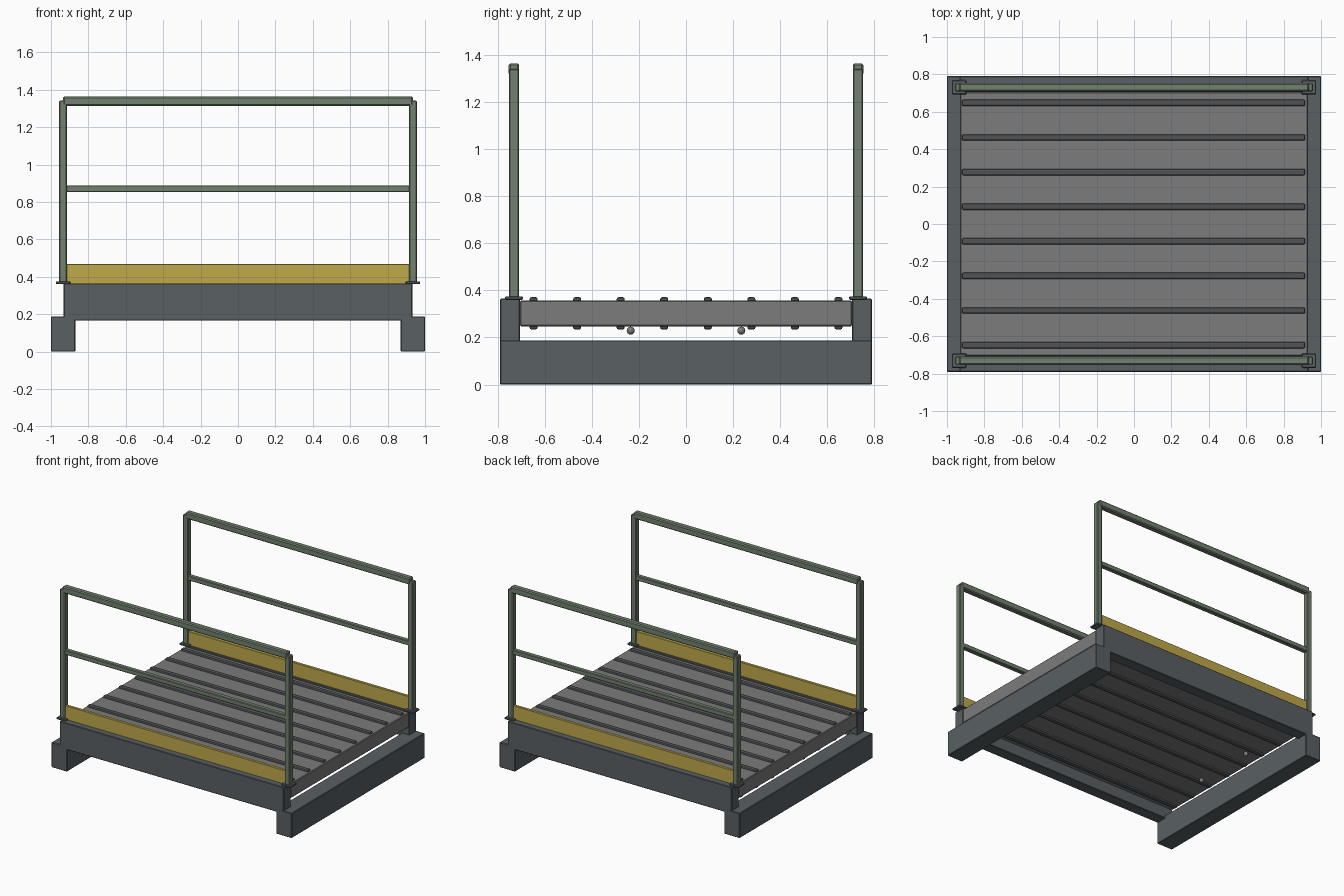
import bpy

if "Cube" in bpy.data.objects:
    bpy.data.objects.remove(bpy.data.objects["Cube"])


def material(name, rgb):
    m = bpy.data.materials.new(name)
    m.diffuse_color = (*rgb, 1)
    m.use_nodes = True
    m.node_tree.nodes["Principled BSDF"].inputs["Base Color"].default_value = m.diffuse_color
    return m


STEEL = material("dark_steel", (0.10, 0.115, 0.125))
DECK = material("deck_grey", (0.20, 0.20, 0.205))
RIB = material("rib_grey", (0.08, 0.085, 0.09))
GREEN = material("rail_green", (0.17, 0.22, 0.16))
YELLOW = material("toe_yellow", (0.53, 0.40, 0.07))


def box(name, x, y, z, mat, bevel=0.004, segments=1):
    """Box given as (min, max) ranges, with softened edges."""
    bpy.ops.mesh.primitive_cube_add(
        size=1, location=[(a + b) / 2 for a, b in (x, y, z)])
    ob = bpy.context.object
    ob.name = name
    ob.scale = [b - a for a, b in (x, y, z)]
    bpy.ops.object.transform_apply(location=False, rotation=False, scale=True)
    ob.data.materials.append(mat)
    if bevel:
        mod = ob.modifiers.new("bevel", 'BEVEL')
        mod.width = bevel
        mod.segments = segments
    return ob


def around(c, size):
    return (c - size / 2, c + size / 2)


# Deck slab and anti-slip ribs showing above and below it
box("deck", (-0.93, 0.93), (-0.705, 0.705), (0.247, 0.357), DECK, 0.005)
for i in range(8):
    y = -0.6475 + i * 0.185
    box(f"deck_rib_{i + 1}", (-0.92, 0.915), around(y, 0.034),
        (0.234, 0.371), RIB, 0.008, 2)

# Cross beams the platform stands on
for s, side in ((-1, "left"), (1, "right")):
    box(f"{side}_cross_beam", around(s * 0.935, 0.13), (-0.79, 0.79),
        (0, 0.188), STEEL)

# Small round studs under the left end of the deck
for s, side in ((-1, "front"), (1, "back")):
    bpy.ops.mesh.primitive_uv_sphere_add(
        segments=16, ring_count=8, radius=0.017,
        location=(-0.8, s * 0.235, 0.229))
    stud = bpy.context.object
    stud.name = f"{side}_stud"
    stud.data.materials.append(DECK)
    bpy.ops.object.shade_smooth()

# Side beams with guard rails, front and back
for s, side in ((-1, "front"), (1, "back")):
    yc = s * 0.731
    box(f"{side}_side_beam", (-0.932, 0.932), around(s * 0.7475, 0.085),
        (0.165, 0.365), STEEL)
    box(f"{side}_toe_board", (-0.917, 0.917), around(yc, 0.022),
        (0.362, 0.468), YELLOW, 0.002)
    for e, end in ((-1, "left"), (1, "right")):
        xc = e * 0.935
        box(f"{side}_{end}_base_plate", around(xc, 0.078), around(yc, 0.076),
            (0.36, 0.375), STEEL, 0.004)
        box(f"{side}_{end}_post", around(xc, 0.042), around(yc, 0.043),
            (0.365, 1.341), GREEN, 0.005)
    box(f"{side}_top_rail", (-0.935, 0.935), around(yc, 0.045),
        (1.314, 1.364), GREEN, 0.007)
    box(f"{side}_mid_rail", (-0.92, 0.92), around(yc, 0.035),
        (0.853, 0.888), GREEN, 0.004)
